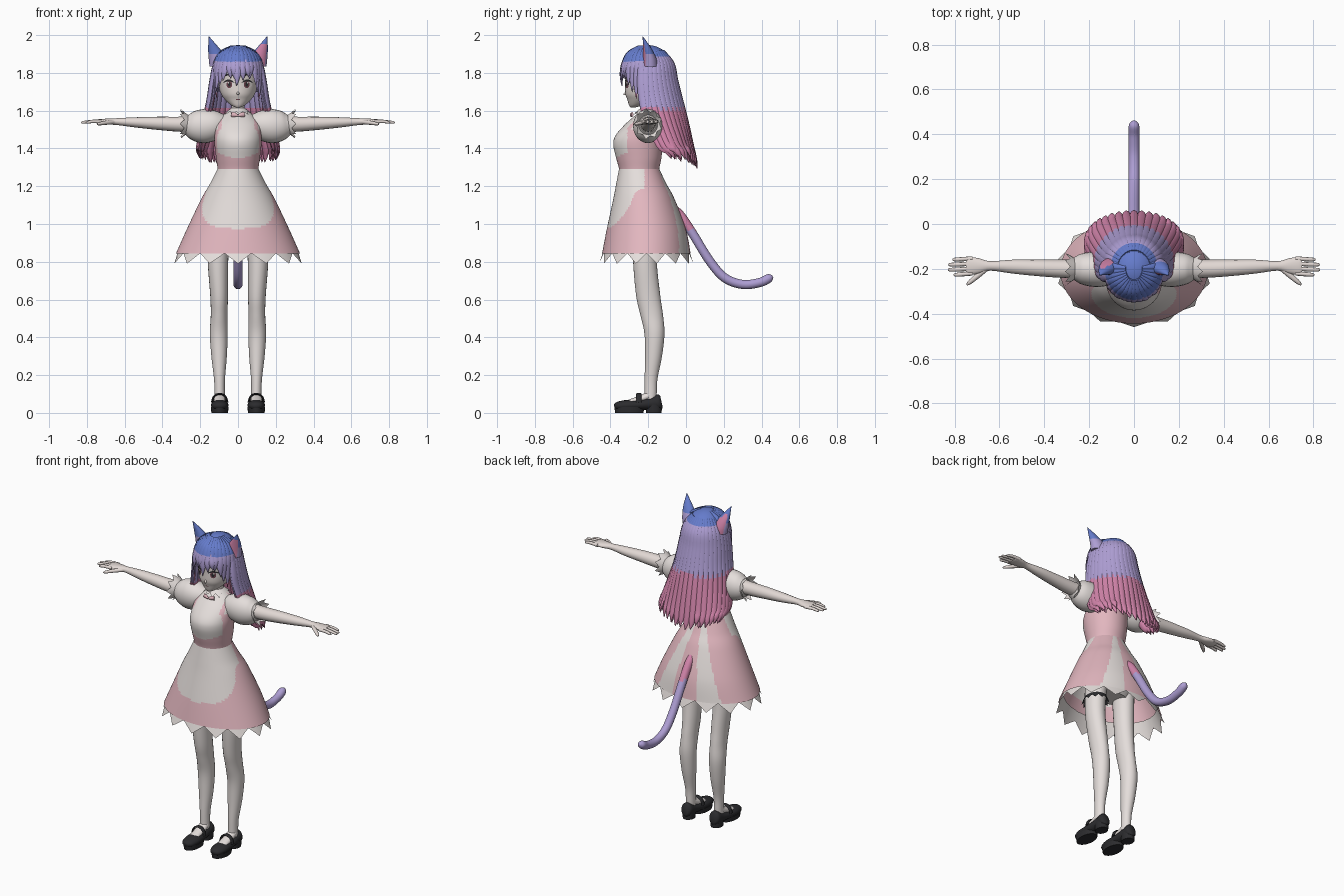
import bpy, bmesh, random
from math import sin, cos, pi, radians
from mathutils import Vector as V
from mathutils.bvhtree import BVHTree

random.seed(4)
cube = bpy.data.objects.get("Cube")
if cube:
    bpy.data.objects.remove(cube)


def material(name, r, g, b):
    m = bpy.data.materials.new(name)
    m.use_nodes = True
    m.diffuse_color = (r, g, b, 1)
    m.node_tree.nodes["Principled BSDF"].inputs["Base Color"].default_value = (r, g, b, 1)
    return m


SKIN = material("pale skin", .76, .69, .66)
WHITE = material("warm white cloth", .78, .73, .71)
PINK = material("dress pink", .76, .47, .52)
BLUE = material("hair blue", .13, .2, .6)
LILAC = material("hair lilac", .42, .34, .65)
ROSE = material("hair rose", .64, .23, .4)
DARK = material("shoe black", .025, .025, .028)
BROWN = material("eye brown", .16, .06, .08)


def smooth_path(pts, k):
    # Catmull-Rom interpolation of position and radii together
    P = [pts[0]] + list(pts) + [pts[-1]]
    out = []
    for a, b, c, d in zip(P, P[1:], P[2:], P[3:]):
        for i in range(k):
            t = i / k
            out.append([q + .5 * t * (r - p + t * (2*p - 5*q + 4*r - s + t * (3*(q - r) + s - p)))
                        for p, q, r, s in zip(a, b, c, d)])
    return out + [list(pts[-1])]


def sweep(bm, pts, sides=16, k=4, ref=None, flat=False, caps=True):
    # Elliptical tube through (x, y, z, width, depth); flat keeps rings level
    rows = smooth_path(pts, k)
    rings = []
    for i, row in enumerate(rows):
        p, w, d = V(row[:3]), max(row[3], .001), max(row[4], .001)
        u, n = V((1, 0, 0)), V((0, 1, 0))
        if not flat:
            t = (V(rows[min(i + 1, len(rows) - 1)][:3]) - V(rows[max(i - 1, 0)][:3])).normalized()
            n = ref(p) if callable(ref) else V(ref)
            n = (n - t * n.dot(t)).normalized()
            u = t.cross(n)
        rings.append([bm.verts.new(p + u * w * cos(2*pi*j/sides) + n * d * sin(2*pi*j/sides))
                      for j in range(sides)])
    for a, b in zip(rings, rings[1:]):
        for j in range(sides):
            bm.faces.new((a[j], a[j-1], b[j-1], b[j]))
    if caps:
        bm.faces.new(rings[0])
        bm.faces.new(rings[-1])


def frill(bm, c, u, v, a, b, drop, teeth):
    # Zigzag ruffle between ellipse a and ellipse b
    c, u, v, drop = V(c), V(u), V(v), V(drop)
    inner, outer = [], []
    for j in range(teeth * 2):
        ang, f = pi * j / teeth, 1 if j % 2 else .5
        e = [p + (q - p) * f for p, q in zip(a, b)]
        inner.append(bm.verts.new(c + u * a[0] * cos(ang) + v * a[1] * sin(ang)))
        outer.append(bm.verts.new(c + drop * f + u * e[0] * cos(ang) + v * e[1] * sin(ang)))
    for j in range(teeth * 2):
        bm.faces.new((inner[j-1], inner[j], outer[j], outer[j-1]))


def finish(bm, name, mats, rule=None, mirror=False):
    if mirror:
        g = bmesh.ops.duplicate(bm, geom=bm.verts[:] + bm.edges[:] + bm.faces[:])["geom"]
        for v in g:
            if isinstance(v, bmesh.types.BMVert):
                v.co.x *= -1
    bmesh.ops.recalc_face_normals(bm, faces=bm.faces)
    bm.normal_update()
    for f in bm.faces:
        if rule:
            f.material_index = int(rule(f.calc_center_median(), f.normal))
    me = bpy.data.meshes.new(name)
    bm.to_mesh(me)
    bm.free()
    for m in mats:
        me.materials.append(m)
    ob = bpy.data.objects.new(name, me)
    bpy.context.collection.objects.link(ob)
    bpy.ops.object.select_all(action='DESELECT')
    ob.select_set(True)
    bpy.context.view_layer.objects.active = ob
    bpy.ops.object.shade_smooth_by_angle(angle=radians(50))


def part(name, pts, mats, rule=None, mirror=False, **kw):
    bm = bmesh.new()
    sweep(bm, pts, **kw)
    finish(bm, name, mats, rule, mirror)


UP = (0, 0, 1)

# Bodice: pink with a white front panel and pink shoulder straps
part("bodice", [(0, -.248, 1.25, .108, .105), (0, -.248, 1.29, .108, .106), (0, -.25, 1.35, .116, .12),
                (0, -.255, 1.42, .124, .13), (0, -.25, 1.47, .124, .122), (0, -.225, 1.53, .118, .095),
                (0, -.203, 1.58, .075, .06), (0, -.2, 1.6, .04, .04)], [PINK, WHITE],
     lambda c, n: c.z > 1.35 + 2.5 * c.x**2 and (c.y < -.31 if c.z < 1.5 else c.y < -.2 and not .085 < abs(c.x) < .105),
     sides=96, k=8, flat=True)


# Skirt: rounded white apron in front, two white ribbon tails behind
def skirt_rule(c, n):
    if c.y < -.22:
        if c.z < 1.1:
            return abs(c.x / .19)**3 + abs((1.1 - c.z) / .125)**3 < 1
        return abs(c.x) < .19 - (c.z - 1.1) * .3
    fall = 1.28 - c.z
    return abs(abs(c.x) - .025 - fall * .3) < .012 + fall * .12


part("skirt", [(0, -.248, 1.29, .109, .107), (0, -.236, 1.21, .15, .134), (0, -.2225, 1.13, .196, .163),
               (0, -.21, .97, .272, .21), (0, -.21, .845, .328, .234)], [PINK, WHITE], skirt_rule,
     sides=144, k=14, flat=True, caps=False)
bm = bmesh.new()
frill(bm, (0, -.21, .9), (1, 0, 0), (0, 1, 0), (.295, .212), (.346, .25), (0, 0, -.11), 14)
finish(bm, "petticoat_hem", [WHITE])
part("shorts", [(0, -.215, .93, .13, .07), (0, -.215, 1.02, .15, .1), (0, -.235, 1.2, .11, .09)], [WHITE], flat=True)

# Legs, feet and a dark garter
part("legs", [(.1, -.215, .98, .06, .07), (.106, -.217, .8, .054, .063), (.1, -.2, .62, .047, .064),
              (.1, -.182, .52, .044, .06), (.102, -.167, .42, .047, .053), (.1, -.172, .3, .041, .045),
              (.098, -.185, .18, .029, .034), (.097, -.187, .1, .027, .032), (.097, -.19, .06, .027, .032)],
     [WHITE], mirror=True, sides=24, k=5, flat=True)
part("feet", [(.097, -.18, .1, .026, .02), (.097, -.23, .077, .03, .02), (.097, -.3, .055, .03, .015)],
     [WHITE], mirror=True, ref=UP)
bm = bmesh.new()
frill(bm, (.105, -.215, .89), (1, 0, 0), (0, 1, 0), (.058, .068), (.075, .085), (0, 0, -.04), 12)
finish(bm, "garter", [DARK])

# Shoes with sole, heel and strap
bm = bmesh.new()
sweep(bm, [(.097, -.38, .035, .014, .01), (.097, -.362, .037, .036, .022), (.097, -.31, .04, .047, .029),
           (.097, -.25, .043, .043, .028), (.097, -.19, .05, .037, .034), (.097, -.145, .057, .035, .042),
           (.097, -.13, .06, .022, .032)], ref=UP)
sweep(bm, [(.097, -.3, 0, .044, .075), (.097, -.3, .03, .047, .079)], sides=24, k=1, flat=True)
sweep(bm, [(.097, -.17, 0, .034, .041), (.097, -.17, .045, .036, .043)], sides=24, k=1, flat=True)
sweep(bm, [(.097 + .042 * cos(a), -.25, .055 + .046 * sin(a), .014, .005)
           for a in (0, pi/4, pi/2, 3*pi/4, pi)], sides=8, ref=lambda p: p - V((.097, -.25, .055)))
finish(bm, "shoes", [DARK], mirror=True)

# Arms with hands
bm = bmesh.new()
sweep(bm, [(.15, -.2, 1.53, .045, .045), (.3, -.2, 1.528, .041, .04), (.42, -.196, 1.533, .037, .035),
           (.54, -.19, 1.538, .031, .027), (.64, -.187, 1.542, .021, .018), (.69, -.187, 1.542, .034, .016),
           (.735, -.187, 1.542, .04, .013), (.75, -.187, 1.542, .033, .01)], ref=UP)
for i, reach in enumerate((.805, .83, .828, .81)):
    y = -.22 + i * .022
    sweep(bm, [(.72, y, 1.542, .01, .01), (.77, y * 1.02, 1.543, .0095, .009),
               (reach - .01, y * 1.03, 1.538, .008, .007), (reach, y * 1.03, 1.537, .003, .003)], sides=8, ref=UP)
sweep(bm, [(.66, -.2, 1.54, .012, .012), (.7, -.233, 1.536, .012, .011), (.735, -.262, 1.53, .009, .008),
           (.745, -.272, 1.528, .003, .003)], sides=8, ref=UP)
finish(bm, "arms", [SKIN], mirror=True)

# Puffed sleeves with frilled cuffs, and collar
bm = bmesh.new()
sweep(bm, [(.07, -.205, 1.53, .05, .05), (.12, -.203, 1.525, .073, .078), (.18, -.202, 1.518, .078, .09),
           (.235, -.2, 1.522, .068, .078), (.268, -.2, 1.527, .05, .055), (.28, -.2, 1.53, .045, .046)],
      sides=24, ref=UP)
frill(bm, (.262, -.2, 1.53), (0, 1, 0), (0, 0, 1), (.046, .046), (.075, .082), (.045, 0, 0), 9)
finish(bm, "sleeves", [WHITE], mirror=True)
bm = bmesh.new()
frill(bm, (0, -.205, 1.613), (1, 0, 0), (0, 1, 0), (.036, .036), (.085, .078), (0, 0, -.035), 11)
finish(bm, "collar", [WHITE])
part("collar_bow", [(0, -.292, 1.572, .004, .004), (.016, -.29, 1.578, .011, .007), (.034, -.284, 1.58, .013, .006)],
     [PINK], mirror=True, ref=(0, -1, 0), sides=8)
part("neck", [(0, -.2, 1.57, .04, .04), (0, -.203, 1.62, .035, .036), (0, -.21, 1.68, .037, .04)], [SKIN], flat=True)

# Head
bm = bmesh.new()
sweep(bm, [(0, -.282, 1.617, .012, .012), (0, -.262, 1.63, .038, .04), (0, -.237, 1.66, .07, .074),
           (0, -.222, 1.69, .09, .099), (0, -.21, 1.74, .103, .112), (0, -.205, 1.8, .108, .117),
           (0, -.205, 1.86, .095, .105), (0, -.205, 1.905, .05, .06)], sides=40, k=5, flat=True)
tree = BVHTree.FromBMesh(bm)
sweep(bm, [(0, -.31, 1.705, .004, .006), (0, -.322, 1.69, .007, .009), (0, -.325, 1.682, .004, .004)], sides=8, flat=True)
finish(bm, "head", [SKIN])


# Painted face details laid on the head surface
def face_patch(name, x, z, rx, rz, mat, lift, mirror=True, bend=0):
    bm = bmesh.new()
    grid = []
    for q in (0, .5, 1):
        grid.append([])
        for j in range(24):
            px, pz = x + rx * q * cos(pi*j/12), z + rz * q * sin(pi*j/12)
            pz -= bend * (px - x)**2
            hit = tree.ray_cast(V((px, -1, pz)), V((0, 1, 0)))[0]
            grid[-1].append(bm.verts.new(hit - V((0, lift, 0))))
    for a, b in zip(grid, grid[1:]):
        for j in range(24):
            bm.faces.new((a[j-1], a[j], b[j], b[j-1]))
    bmesh.ops.remove_doubles(bm, verts=bm.verts, dist=1e-5)
    finish(bm, name, [mat], mirror=mirror)


face_patch("eye_whites", .048, 1.738, .027, .02, WHITE, .002)
face_patch("irises", .046, 1.739, .015, .02, BROWN, .003)
face_patch("pupils", .046, 1.739, .007, .012, DARK, .004)
face_patch("eye_glints", .051, 1.748, .004, .005, WHITE, .005)
face_patch("upper_lashes", .049, 1.76, .03, .005, DARK, .004, bend=14)
face_patch("eyebrows", .05, 1.79, .022, .005, DARK, .003, bend=8)
face_patch("mouth", 0, 1.659, .014, .002, BROWN, .002, mirror=False)


def hair_rule(top, low):
    return lambda c, n: 0 if c.z > top else 1 if c.z > low else 2


def outward(p):
    return V((p.x, p.y + .2, max(p.z - 1.8, 0)))


HAIR = [BLUE, LILAC, ROSE]

# Hair cap, open over the face
bm = bmesh.new()
bmesh.ops.create_uvsphere(bm, u_segments=48, v_segments=40, radius=1)
for v in bm.verts:
    v.co = V((v.co.x * .127, v.co.y * .138 - .2, v.co.z * .15 + 1.797))
bmesh.ops.delete(bm, geom=[f for f in bm.faces if f.calc_center_median().z < (1.82 if f.calc_center_median().y < -.24 else 1.7)],
                 context='FACES')
finish(bm, "hair_cap", HAIR, hair_rule(1.885, 1.61))

# Fringe: strands from the crown, longer beside the cheeks
bm = bmesh.new()
for i in range(-9, 10):
    a = radians(i * 10.5)
    s, c = sin(a), cos(a)
    tip = 1.725 if i == 0 else 1.775 - .012 * (i % 2) if abs(i) < 4 else 1.77 - .036 * (abs(i) - 3)
    tip += random.uniform(-.008, .008)
    sway = random.uniform(-.012, .012)
    sweep(bm, [(s * .035, -.2 - c * .05, 1.94, .008, .006), (s * .095, -.2 - c * .105, 1.905, .018, .009),
               (s * .127, -.2 - c * .135, 1.845, .021, .009),
               (s * .134 + sway / 2, -.2 - c * .143, (1.845 + tip) / 2, .017, .008),
               (s * .136 + sway, -.2 - c * .139, tip, .001, .002)], sides=8, k=5, ref=outward)
finish(bm, "fringe", HAIR, hair_rule(1.865, 1.69))

# Long back hair in two overlapping layers
bm = bmesh.new()
for count, scale in ((23, 1), (16, .92)):
    for i in range(count):
        a = radians(-104 + 208 * i / (count - 1))
        s, c = sin(a) * scale, cos(a) * scale
        tip = 1.285 + .05 * abs(s) + random.uniform(0, .03)
        sweep(bm, [(s * .07, -.2 + c * .08, 1.918, .012, .006), (s * .12, -.2 + c * .13, 1.85, .02, .01),
                   (s * .14, -.2 + c * .148, 1.76, .024, .012), (s * .154, -.188 + c * .16, 1.66, .025, .013),
                   (s * .178, -.16 + c * .16, 1.55, .024, .013), (s * .208, -.105 + c * .135, 1.42, .022, .012),
                   (s * .212, -.07 + c * .12, tip + .04, .015, .009), (s * .205, -.05 + c * .11, tip, .001, .002)],
              sides=10, k=5, ref=outward)
finish(bm, "back_hair", HAIR, hair_rule(1.885, 1.61))

# Pointed ears: blue tips, lilac base, rosy inside
part("ears", [(.095, -.19, 1.835, .056, .042), (.105, -.192, 1.875, .05, .036), (.128, -.205, 1.93, .03, .022),
              (.154, -.229, 1.993, .001, .001)], [BLUE, LILAC, ROSE],
     lambda c, n: 2 if n.y < -.75 and c.z < 1.95 else 0 if c.z > 1.9 else 1, mirror=True, sides=20, k=6, flat=True)

# Curled tail, rosy at the root
part("tail", [(0, -.06, 1.08, .02, .02), (0, -.025, 1.04, .024, .024), (0, .035, .95, .024, .024),
              (0, .125, .805, .024, .024), (0, .205, .715, .024, .024), (0, .3, .68, .024, .024),
              (0, .39, .69, .024, .024), (0, .44, .713, .023, .023), (0, .459, .722, .008, .008)],
     [LILAC, ROSE], lambda c, n: c.z > .97, sides=20, k=6, ref=(1, 0, 0))
